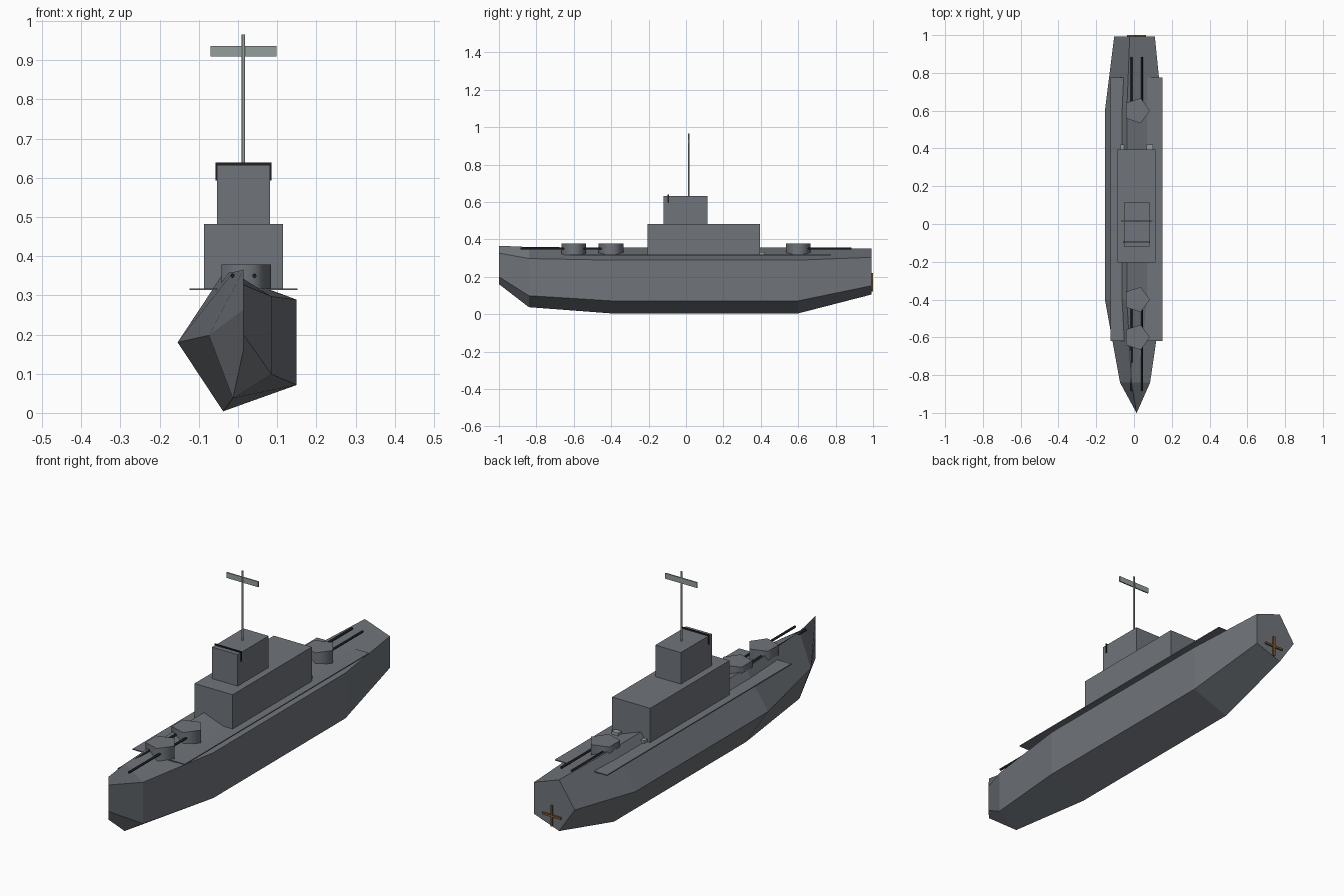
import bpy
import bmesh
from math import sin, cos, pi, radians

if "Cube" in bpy.data.objects:
    bpy.data.objects.remove(bpy.data.objects["Cube"], do_unlink=True)

CX = 0.014  # centreline of the ship


def material(name, colour):
    m = bpy.data.materials.new(name)
    m.use_nodes = True
    m.diffuse_color = (*colour, 1)
    bsdf = m.node_tree.nodes["Principled BSDF"]
    bsdf.inputs["Base Color"].default_value = (*colour, 1)
    bsdf.inputs["Roughness"].default_value = 0.8
    return m


grey = material("naval grey", (0.16, 0.175, 0.195))
light = material("light grey", (0.30, 0.34, 0.34))
dark = material("gunmetal black", (0.015, 0.015, 0.018))
bronze = material("propeller bronze", (0.20, 0.10, 0.03))


def finish(name, bm, mat):
    bmesh.ops.recalc_face_normals(bm, faces=bm.faces)
    mesh = bpy.data.meshes.new(name)
    bm.to_mesh(mesh)
    bm.free()
    mesh.materials.append(mat)
    obj = bpy.data.objects.new(name, mesh)
    bpy.context.collection.objects.link(obj)
    return obj


def box(name, x, y, z, mat):
    """Box from (min, max) pairs."""
    bm = bmesh.new()
    bmesh.ops.create_cube(bm, size=1)
    for v in bm.verts:
        v.co = [lo + (c + 0.5) * (hi - lo) for c, (lo, hi) in zip(v.co, (x, y, z))]
    return finish(name, bm, mat)


def prism(name, centre, radius, length, sides, axis, mat):
    """Cylinder or prism along z or y, first corner towards +x."""
    bm = bmesh.new()
    rings = []
    for end in (-length / 2, length / 2):
        ring = []
        for i in range(sides):
            a = 2 * pi * i / sides
            u, w = radius * cos(a), radius * sin(a)
            off = (u, w, end) if axis == "z" else (u, end, w)
            ring.append(bm.verts.new([c + o for c, o in zip(centre, off)]))
        rings.append(ring)
        bm.faces.new(ring)
    for i in range(sides):
        j = (i + 1) % sides
        bm.faces.new((rings[0][i], rings[0][j], rings[1][j], rings[1][i]))
    obj = finish(name, bm, mat)
    bpy.ops.object.select_all(action="DESELECT")
    obj.select_set(True)
    bpy.context.view_layer.objects.active = obj
    bpy.ops.object.shade_smooth_by_angle(angle=radians(80))
    return obj


# Hull: five-sided sections (y, half width, centre height, half height)
stations = [
    (-1.0, 0.0005, 0.263, 0.108),
    (-0.84, 0.088, 0.198, 0.169),
    (-0.4, 0.168, 0.18, 0.185),
    (0.6, 0.168, 0.18, 0.185),
    (0.993, 0.119, 0.228, 0.129),
]
bm = bmesh.new()
sections = []
for y, rx, zc, rz in stations:
    angles = [radians(36 + 72 * k) for k in range(5)]
    sections.append([bm.verts.new((CX + rx * cos(a), y, zc + rz * sin(a))) for a in angles])
for a, b in zip(sections, sections[1:]):
    for i in range(5):
        j = (i + 1) % 5
        bm.faces.new((a[i], a[j], b[j], b[i]))
bm.faces.new(sections[0])
bm.faces.new(sections[-1])
finish("hull", bm, grey)

# Deck and superstructure
box("deck", (-0.124, 0.152), (-0.62, 0.775), (0.313, 0.318), grey)
box("superstructure", (-0.087, 0.115), (-0.205, 0.395), (0.316, 0.482), grey)
box("bridge", (-0.053, 0.082), (-0.12, 0.115), (0.48, 0.633), grey)
box("bridge_window", (-0.057, 0.086), (-0.098, -0.092), (0.593, 0.639), dark)
for side, x in (("left", 0.083), ("right", -0.055)):
    box(side + "_deck_locker", (x - 0.017, x + 0.017), (0.38, 0.42), (0.316, 0.332), light)

# Mast and crossbar
prism("mast", (CX, 0.015, 0.798), 0.0045, 0.335, 8, "z", light)
box("mast_crossbar", (-0.07, 0.098), (0.012, 0.018), (0.91, 0.936), light)

# Gun turrets with twin barrels
for name, y, facing in (("bow", -0.6, -1), ("forward", -0.4, -1), ("stern", 0.6, 1)):
    prism(name + "_turret", (CX, y, 0.348), 0.07, 0.062, 5, "z", grey)
    for side, dx in (("left", 0.028), ("right", -0.028)):
        prism(f"{name}_{side}_barrel", (CX + dx, y + facing * 0.145, 0.35),
              0.0055, 0.28, 8, "y", dark)

# Propeller blades on the stern
box("propeller_upright_blade", (CX - 0.005, CX + 0.005), (0.99, 1.0), (0.12, 0.22), bronze)
box("propeller_cross_blade", (CX - 0.05, CX + 0.05), (0.99, 1.0), (0.165, 0.175), bronze)
